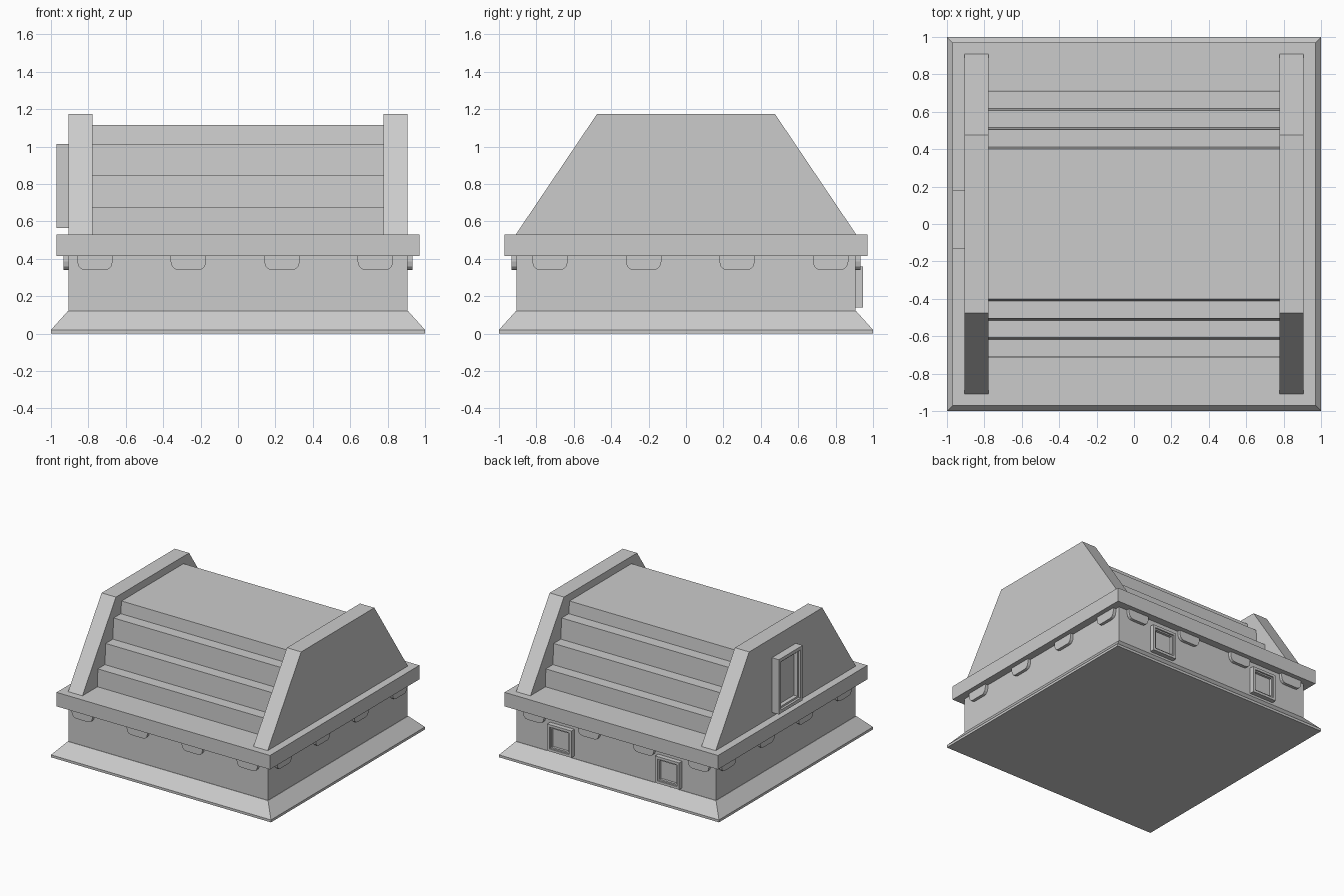
import bpy, bmesh
from mathutils import Matrix, Vector

old = bpy.data.objects.get("Cube")
if old:
    bpy.data.objects.remove(old, do_unlink=True)

GREY = (0.6, 0.6, 0.6, 1)
stone = bpy.data.materials.new("grey_stone")
stone.use_nodes = True
stone.diffuse_color = GREY
stone.node_tree.nodes["Principled BSDF"].inputs["Base Color"].default_value = GREY


def finish(name, bm):
    bmesh.ops.recalc_face_normals(bm, faces=bm.faces)
    mesh = bpy.data.meshes.new(name)
    bm.to_mesh(mesh)
    bm.free()
    mesh.materials.append(stone)
    obj = bpy.data.objects.new(name, mesh)
    bpy.context.collection.objects.link(obj)
    return obj


def extrude_x(name, profile, x0, x1, turn=None):
    """Extrude a (y, z) outline along x, then optionally rotate it."""
    bm = bmesh.new()
    face = bm.faces.new([bm.verts.new((x0, y, z)) for y, z in profile])
    out = bmesh.ops.extrude_face_region(bm, geom=[face])
    verts = [g for g in out["geom"] if isinstance(g, bmesh.types.BMVert)]
    bmesh.ops.translate(bm, verts=verts, vec=(x1 - x0, 0, 0))
    if turn:
        bmesh.ops.transform(bm, matrix=turn, verts=bm.verts)
    return finish(name, bm)


def tiers(name, rings):
    """Stack square rings given as (half width, height)."""
    bm = bmesh.new()
    loops = [[bm.verts.new((sx * h, sy * h, z))
              for sx, sy in ((-1, -1), (1, -1), (1, 1), (-1, 1))]
             for h, z in rings]
    for low, high in zip(loops, loops[1:]):
        for i in range(4):
            j = (i + 1) % 4
            bm.faces.new((low[i], low[j], high[j], high[i]))
    bm.faces.new(loops[0])
    bm.faces.new(loops[-1])
    return finish(name, bm)


def framed_panel(name, center, size, border, recess):
    """Box with a stepped, sunken panel in its outward face."""
    center = Vector(center)
    outward = Vector((-1, 0, 0)) if size[0] < size[1] else Vector((0, 1, 0))
    bm = bmesh.new()
    bmesh.ops.create_cube(bm, size=1, matrix=Matrix.Translation(center)
                          @ Matrix.Diagonal((*size, 1)))
    bm.normal_update()
    front = max(bm.faces, key=lambda f: f.normal.dot(outward))
    for width, depth in ((border * 0.65, recess * 0.35), (border * 0.35, recess * 0.65)):
        bmesh.ops.inset_region(bm, faces=[front], thickness=width)
        # duplicate ring so the sunken panel has straight sides
        bmesh.ops.inset_region(bm, faces=[front], thickness=0.001)
        bmesh.ops.translate(bm, verts=front.verts, vec=-outward * depth)
    return finish(name, bm)


# Plinth with sloped skirt, wall block and cornice
tiers("base_skirt", [(1, 0), (1, 0.02), (0.91, 0.12)])
tiers("wall_block", [(0.907, 0.1), (0.907, 0.43)])
tiers("cornice", [(0.97, 0.415), (0.97, 0.53)])

# Stepped roof, risers leaning in slightly
half = [(0.715, 0.52)]
for y, z in ((0.715, 0.675), (0.613, 0.845), (0.51, 1.015), (0.407, 1.115)):
    if half[-1][1] > 0.6:
        half.append((y + 0.005, half[-1][1]))
    half.append((y - 0.005, z))
extrude_x("stepped_roof", half + [(-y, z) for y, z in reversed(half)], -0.79, 0.79)

# Gable end walls
gable = [(-0.91, 0.53), (0.91, 0.53), (0.475, 1.175), (-0.475, 1.175)]
for side, sign in (("left", 1), ("right", -1)):
    extrude_x(side + "_gable", gable, sign * 0.777, sign * 0.907)

# Rounded beam ends under the cornice, running through in both directions
beam = [(-0.095, 0.42), (-0.095, 0.385), (-0.088, 0.36), (-0.073, 0.345), (-0.055, 0.34)]
beam += [(-y, z) for y, z in reversed(beam)]
quarter = Matrix.Rotation(1.5707963, 4, "Z")
for i in range(4):
    c = -0.727 + 0.5 * i
    extrude_x(f"cross_beam_{i + 1}", [(y + c, z) for y, z in beam], -0.932, 0.932)
    c = 0.765 - 0.5 * i
    extrude_x(f"long_beam_{i + 1}", [(y + c, z) for y, z in beam], -0.932, 0.932, quarter)

# Framed opening on the right gable and two windows on the back wall
framed_panel("gable_window", (-0.935, 0.025, 0.79), (0.07, 0.31, 0.45), 0.06, 0.05)
for side, x in (("left", 0.49), ("right", -0.49)):
    framed_panel(side + "_back_window", (x, 0.92, 0.25), (0.22, 0.05, 0.22), 0.045, 0.03)
